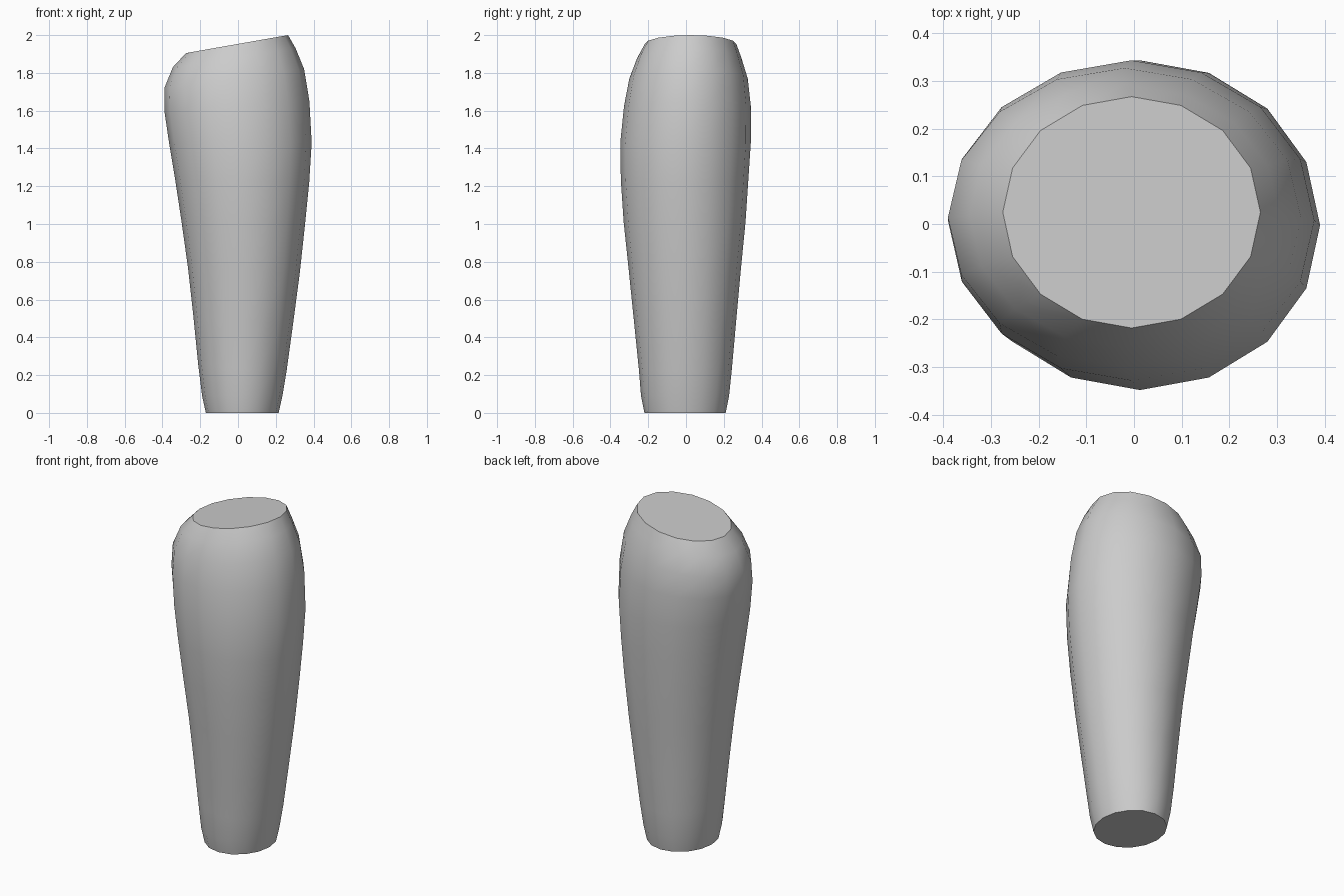
import bpy, bmesh, math

cube = bpy.data.objects.get("Cube")
if cube:
    bpy.data.objects.remove(cube)

SIDES = 16

# Rings from bottom to top: left x, its z, right x, its z, front y, back y
rings = [
    (-.17, 0, .215, 0, -.22, .21),
    (-.19, .09, .235, .09, -.238, .228),
    (-.21, .25, .257, .22, -.25, .243),
    (-.235, .5, .29, .46, -.275, .265),
    (-.265, .77, .327, .74, -.303, .29),
    (-.3, 1.02, .355, 1, -.33, .315),
    (-.335, 1.25, .377, 1.22, -.345, .33),
    (-.365, 1.43, .39, 1.43, -.348, .343),
    (-.39, 1.6, .378, 1.65, -.328, .343),
    (-.39, 1.72, .35, 1.82, -.3, .327),
    (-.345, 1.83, .305, 1.93, -.258, .293),
    (-.275, 1.905, .265, 2, -.218, .267),
]

bm = bmesh.new()
loops = []
for xl, zl, xr, zr, yf, yb in rings:
    loop = []
    for i in range(SIDES):
        a = math.tau * i / SIDES
        t = (1 + math.cos(a)) / 2
        loop.append(bm.verts.new((xl + (xr - xl) * t,
                                  (yf + yb) / 2 + (yb - yf) / 2 * math.sin(a),
                                  zl + (zr - zl) * t)))
    loops.append(loop)

# Tapered side wall
for low, high in zip(loops, loops[1:]):
    for i in range(SIDES):
        j = (i + 1) % SIDES
        bm.faces.new((low[i], low[j], high[j], high[i])).smooth = True

# Flat end caps with crisp rims
for cap in (bm.faces.new(loops[0][::-1]), bm.faces.new(loops[-1])):
    for edge in cap.edges:
        edge.smooth = False

mesh = bpy.data.meshes.new("tapered_handle")
bm.to_mesh(mesh)
bm.free()
handle = bpy.data.objects.new("tapered_handle", mesh)
bpy.context.collection.objects.link(handle)

# Plain grey
grey = bpy.data.materials.new("light_grey")
grey.use_nodes = True
color = (.6, .6, .6, 1)
grey.diffuse_color = color
grey.node_tree.nodes["Principled BSDF"].inputs["Base Color"].default_value = color
mesh.materials.append(grey)
